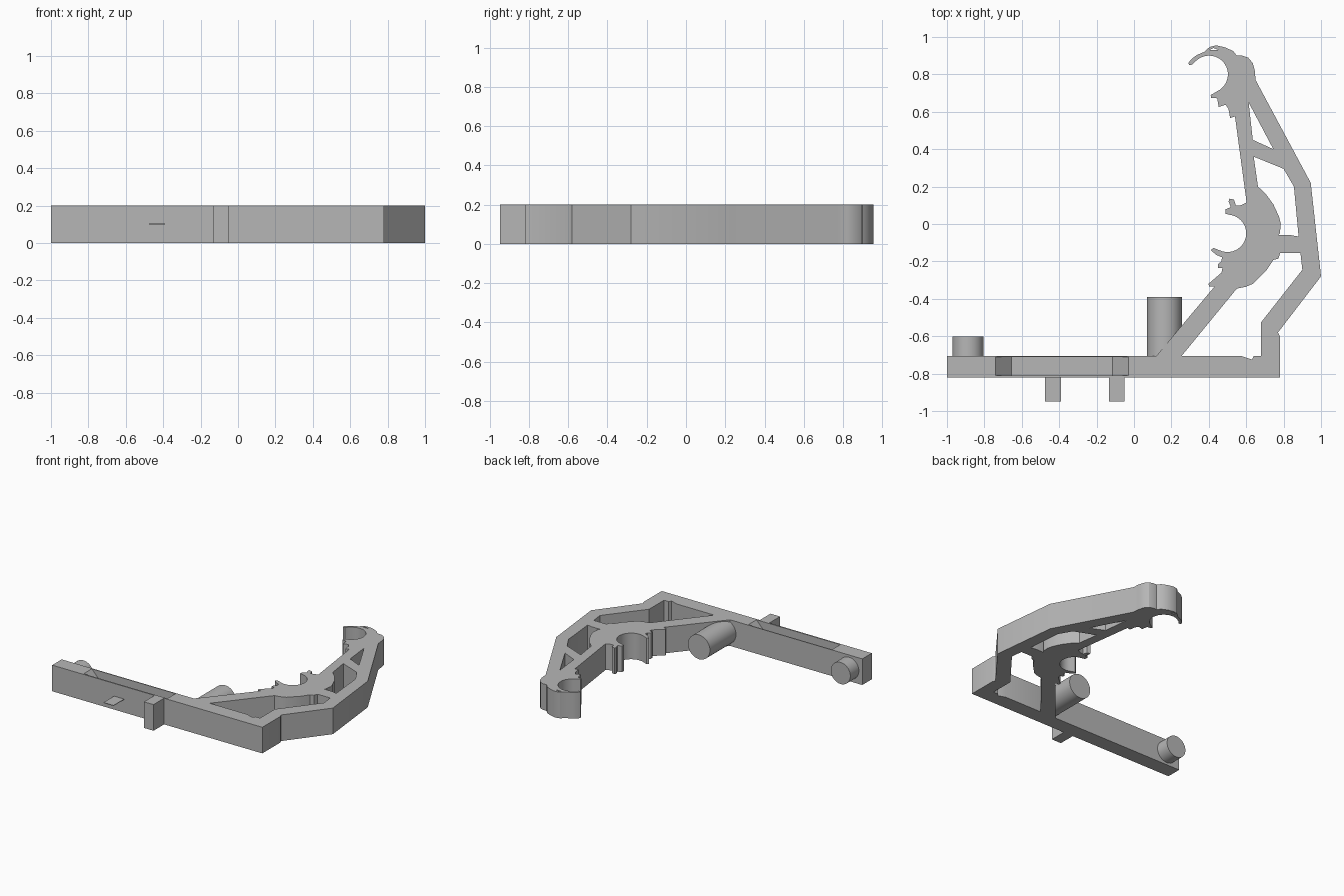
import bpy, bmesh, math
from mathutils import Matrix

if "Cube" in bpy.data.objects:
    bpy.data.objects.remove(bpy.data.objects["Cube"])

H = 0.2  # thickness of the flat frame

grey = bpy.data.materials.new("plain grey")
grey.diffuse_color = (0.47, 0.47, 0.47, 1)
grey.use_nodes = True
grey.node_tree.nodes["Principled BSDF"].inputs["Base Color"].default_value = grey.diffuse_color


def arc(cx, cy, r, a0, a1, n=24):
    angles = [math.radians(a0 + (a1 - a0) * i / n) for i in range(n + 1)]
    return [(cx + r * math.cos(a), cy + r * math.sin(a)) for a in angles]


def add_object(name, mesh):
    obj = bpy.data.objects.new(name, mesh)
    bpy.context.collection.objects.link(obj)
    mesh.materials.clear()
    mesh.materials.append(grey)
    return obj


def smooth(obj, angle=32):
    bpy.ops.object.select_all(action='DESELECT')
    obj.select_set(True)
    bpy.context.view_layer.objects.active = obj
    bpy.ops.object.shade_smooth_by_angle(angle=math.radians(angle))


def baked(obj):
    deps = bpy.context.evaluated_depsgraph_get()
    return bpy.data.meshes.new_from_object(obj.evaluated_get(deps))


def plate(name, loops, height):
    """Extrude closed loops (outline first, then holes) up from z = 0."""
    curve = bpy.data.curves.new(name + "_profile", 'CURVE')
    curve.dimensions = '2D'
    curve.fill_mode = 'BOTH'
    curve.extrude = height / 2
    for pts in loops:
        s = curve.splines.new('POLY')
        s.points.add(len(pts) - 1)
        for p, (x, y) in zip(s.points, pts):
            p.co = (x, y, 0, 1)
        s.use_cyclic_u = True
    tmp = bpy.data.objects.new(name + "_profile", curve)
    bpy.context.collection.objects.link(tmp)
    bpy.context.view_layer.update()
    mesh = baked(tmp)
    bpy.data.objects.remove(tmp)
    bm = bmesh.new()
    bm.from_mesh(mesh)
    bmesh.ops.translate(bm, verts=bm.verts, vec=(0, 0, height / 2))
    bmesh.ops.remove_doubles(bm, verts=bm.verts, dist=1e-4)
    bmesh.ops.recalc_face_normals(bm, faces=bm.faces)
    bm.to_mesh(mesh)
    bm.free()
    return add_object(name, mesh)


def box(name, x0, x1, y0, y1, z0, z1):
    bm = bmesh.new()
    bmesh.ops.create_cube(bm, size=1)
    bmesh.ops.scale(bm, verts=bm.verts, vec=(x1 - x0, y1 - y0, z1 - z0))
    bmesh.ops.translate(bm, verts=bm.verts,
                        vec=((x0 + x1) / 2, (y0 + y1) / 2, (z0 + z1) / 2))
    mesh = bpy.data.meshes.new(name)
    bm.to_mesh(mesh)
    bm.free()
    return add_object(name, mesh)


def post(name, x, r, y0, y1):
    bm = bmesh.new()
    mat = Matrix.Translation((x, (y0 + y1) / 2, H / 2)) @ Matrix.Rotation(math.pi / 2, 4, 'X')
    bmesh.ops.create_cone(bm, cap_ends=True, segments=48, radius1=r, radius2=r,
                          depth=y1 - y0, matrix=mat)
    mesh = bpy.data.meshes.new(name)
    bm.to_mesh(mesh)
    bm.free()
    smooth(add_object(name, mesh))


# Outline: base bar and outer strut
base = [(-1, -0.705), (-1, -0.82), (0.78, -0.82), (0.78, -0.6), (0.77, -0.58),
        (1.0, -0.28), (0.945, 0.22), (0.65, 0.77)]
# Upper hook with its round seat
hook = [(0.646, 0.82), (0.635, 0.86), (0.61, 0.89), (0.58, 0.9), (0.55, 0.9),
        (0.53, 0.925), (0.485, 0.945), (0.44, 0.955), (0.405, 0.947),
        (0.375, 0.92), (0.335, 0.903), (0.305, 0.88), (0.29, 0.86),
        (0.296, 0.85), (0.312, 0.852), (0.325, 0.868)]
upper_seat = arc(0.402, 0.8, 0.1, 128, -65)
upper_barbs = [(0.425, 0.698), (0.41, 0.69), (0.413, 0.675), (0.445, 0.672),
               (0.453, 0.625), (0.49, 0.638), (0.505, 0.615), (0.514, 0.567),
               (0.54, 0.575)]
# Lower clip with its round seat
lower_top = [(0.602, 0.115), (0.57, 0.1), (0.545, 0.098), (0.535, 0.13),
             (0.51, 0.136), (0.506, 0.12), (0.518, 0.09), (0.488, 0.078), (0.488, 0.055)]
lower_seat = arc(0.5, -0.05, 0.1, 85, -115)
lower_barbs = [(0.425, -0.128), (0.41, -0.14), (0.44, -0.165), (0.47, -0.178),
               (0.468, -0.2), (0.448, -0.215), (0.45, -0.235), (0.473, -0.235),
               (0.468, -0.26), (0.398, -0.32), (0.402, -0.335), (0.43, -0.335)]
# Diagonal arm back down to the bar
arm = [(0.12, -0.705)]
outline = (base + hook + upper_seat + upper_barbs + lower_top
           + lower_seat + lower_barbs + arm)

# Openings between the struts
lower_opening = [(0.255, -0.705), (0.57, -0.705), (0.63, -0.725), (0.64, -0.705),
                 (0.68, -0.705), (0.68, -0.525), (0.9, -0.245), (0.89, -0.155),
                 (0.782, -0.155), (0.772, -0.185), (0.745, -0.192), (0.71, -0.245),
                 (0.635, -0.32), (0.6, -0.335), (0.55, -0.345)]
middle_opening = [(0.77, -0.06), (0.84, -0.06), (0.88, -0.067), (0.855, 0.2),
                  (0.8, 0.295), (0.64, 0.36), (0.663, 0.2), (0.705, 0.16),
                  (0.745, 0.105), (0.775, 0.04), (0.785, 0.0), (0.78, -0.05)]
upper_opening = [(0.613, 0.65), (0.745, 0.4), (0.635, 0.45)]
hook_slit = [(0.402, 0.929), (0.455, 0.929), (0.425, 0.941)]
frame = plate("frame", [outline, lower_opening, middle_opening,
                        upper_opening, hook_slit], H)

# Groove with sloped ends in the top of the bar
cutter = box("groove_cutter", -0.74, -0.03, -0.81, -0.712, H - 0.09, H + 0.02)
for v in cutter.data.vertices:
    slope = 0.085 if v.co.z < H else -0.0189
    v.co.x += slope if v.co.x < -0.4 else -slope
cutter.hide_render = True
mod = frame.modifiers.new("groove", 'BOOLEAN')
mod.operation = 'DIFFERENCE'
mod.solver = 'EXACT'
mod.object = cutter
bpy.context.view_layer.update()
cut_mesh = baked(frame)
frame.modifiers.clear()
frame.data = cut_mesh
bpy.data.objects.remove(cutter)
smooth(frame, 28)

# Round posts behind the bar
post("large_post", 0.163, 0.093, -0.72, -0.39)
post("small_post", -0.888, 0.083, -0.72, -0.602)

# Front tabs: full-height block and thin plate
box("front_block", -0.133, -0.052, -0.948, -0.815, 0, H)
box("front_plate", -0.476, -0.391, -0.948, -0.815, 0.099, 0.103)
